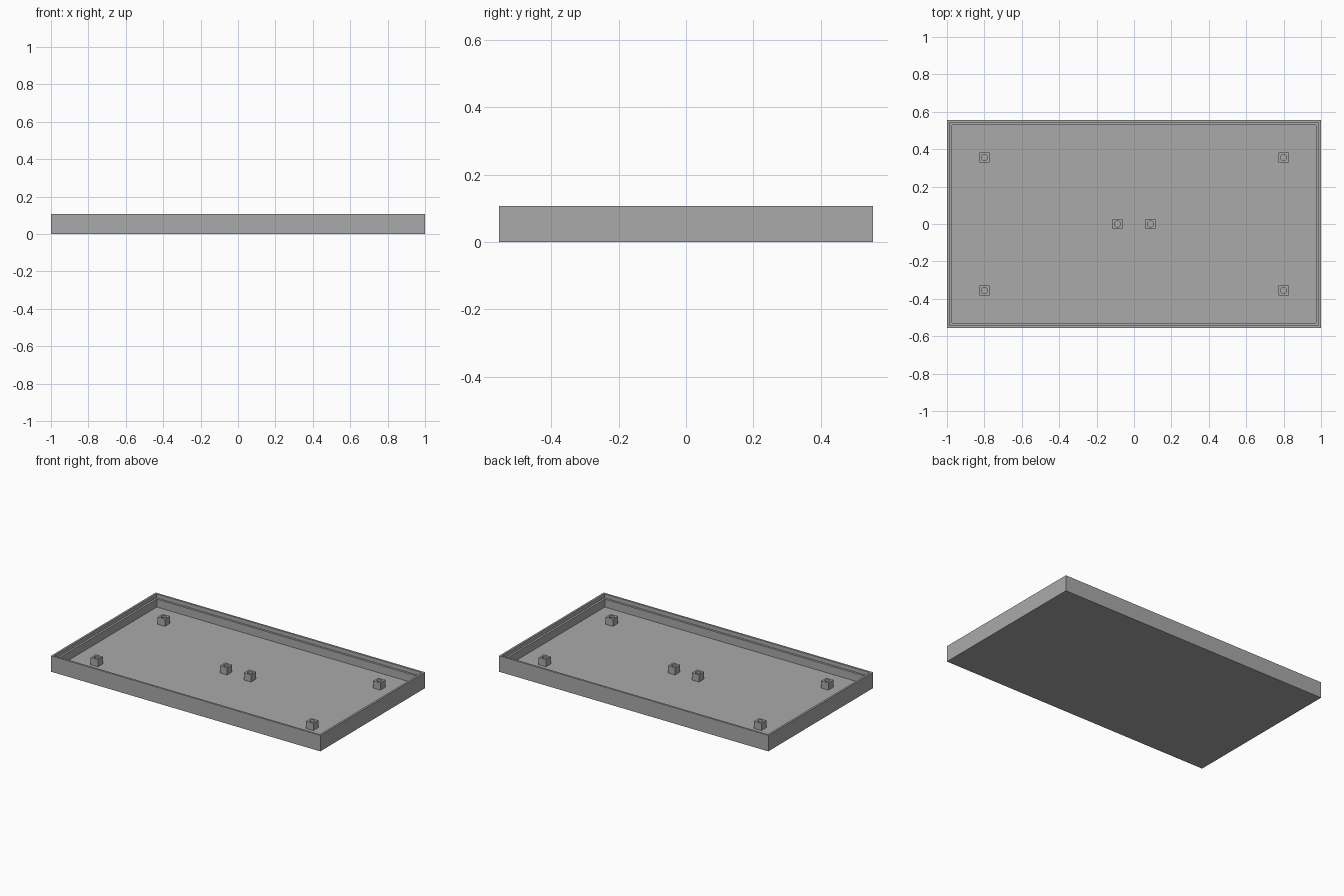
import bpy
import bmesh
from mathutils import Matrix

cube = bpy.data.objects.get("Cube")
if cube:
    bpy.data.objects.remove(cube, do_unlink=True)

HALF_X, HALF_Y, HEIGHT = 1.0, 0.5556, 0.1067
FLOOR, LEDGE = 0.0267, 0.08
LIP, WALL = 0.0133, 0.0267
POST, POST_HEIGHT, HOLE_RADIUS = 0.0533, 0.0489, 0.0165

grey = bpy.data.materials.new("plain grey")
grey.use_nodes = True
grey.diffuse_color = (0.4, 0.4, 0.4, 1)
grey.node_tree.nodes["Principled BSDF"].inputs["Base Color"].default_value = (0.4, 0.4, 0.4, 1)


def make_object(name, bm):
    bmesh.ops.recalc_face_normals(bm, faces=bm.faces)
    mesh = bpy.data.meshes.new(name)
    bm.to_mesh(mesh)
    bm.free()
    mesh.materials.append(grey)
    obj = bpy.data.objects.new(name, mesh)
    bpy.context.collection.objects.link(obj)
    return obj


# Tray: rectangular rings joined from the underside, over the rim and ledge, to the floor
bm = bmesh.new()
rings = []
for inset, z in [(0, 0), (0, HEIGHT), (LIP, HEIGHT), (LIP, LEDGE), (WALL, LEDGE), (WALL, FLOOR)]:
    x, y = HALF_X - inset, HALF_Y - inset
    rings.append([bm.verts.new((sx * x, sy * y, z))
                  for sx, sy in [(-1, -1), (1, -1), (1, 1), (-1, 1)]])
for low, high in zip(rings, rings[1:]):
    for i in range(4):
        j = (i + 1) % 4
        bm.faces.new((low[i], low[j], high[j], high[i]))
bm.faces.new(rings[0])
bm.faces.new(rings[-1])
make_object("tray", bm)

# Hidden cutter that bores the screw hole down to the floor
bm = bmesh.new()
bmesh.ops.create_cone(bm, cap_ends=True, segments=32, radius1=HOLE_RADIUS,
                      radius2=HOLE_RADIUS, depth=POST_HEIGHT * 2,
                      matrix=Matrix.Translation((0, 0, FLOOR + POST_HEIGHT)))
cutter = make_object("hole_cutter", bm)
cutter.hide_render = True
cutter.hide_viewport = True


# Square mounting posts with round holes
def add_post(name, x, y):
    bm = bmesh.new()
    bmesh.ops.create_cube(bm, size=1, matrix=Matrix.Translation((0, 0, FLOOR + POST_HEIGHT / 2))
                          @ Matrix.Diagonal((POST, POST, POST_HEIGHT, 1)))
    post = make_object(name, bm)
    hole = post.modifiers.new("screw hole", "BOOLEAN")
    hole.operation = "DIFFERENCE"
    hole.solver = "EXACT"
    hole.object = cutter
    # Bake the cut at the origin, then move the post into place
    graph = bpy.context.evaluated_depsgraph_get()
    post.data = bpy.data.meshes.new_from_object(post.evaluated_get(graph))
    post.modifiers.clear()
    post.location = (x, y, 0)


for side, sx in (("left", 1), ("right", -1)):
    add_post("centre_post_" + side, sx * 0.0889, 0)
    for end, sy in (("front", -1), ("back", 1)):
        add_post(f"{end}_post_{side}", sx * 0.8, sy * 0.3556)
bpy.data.objects.remove(cutter, do_unlink=True)
